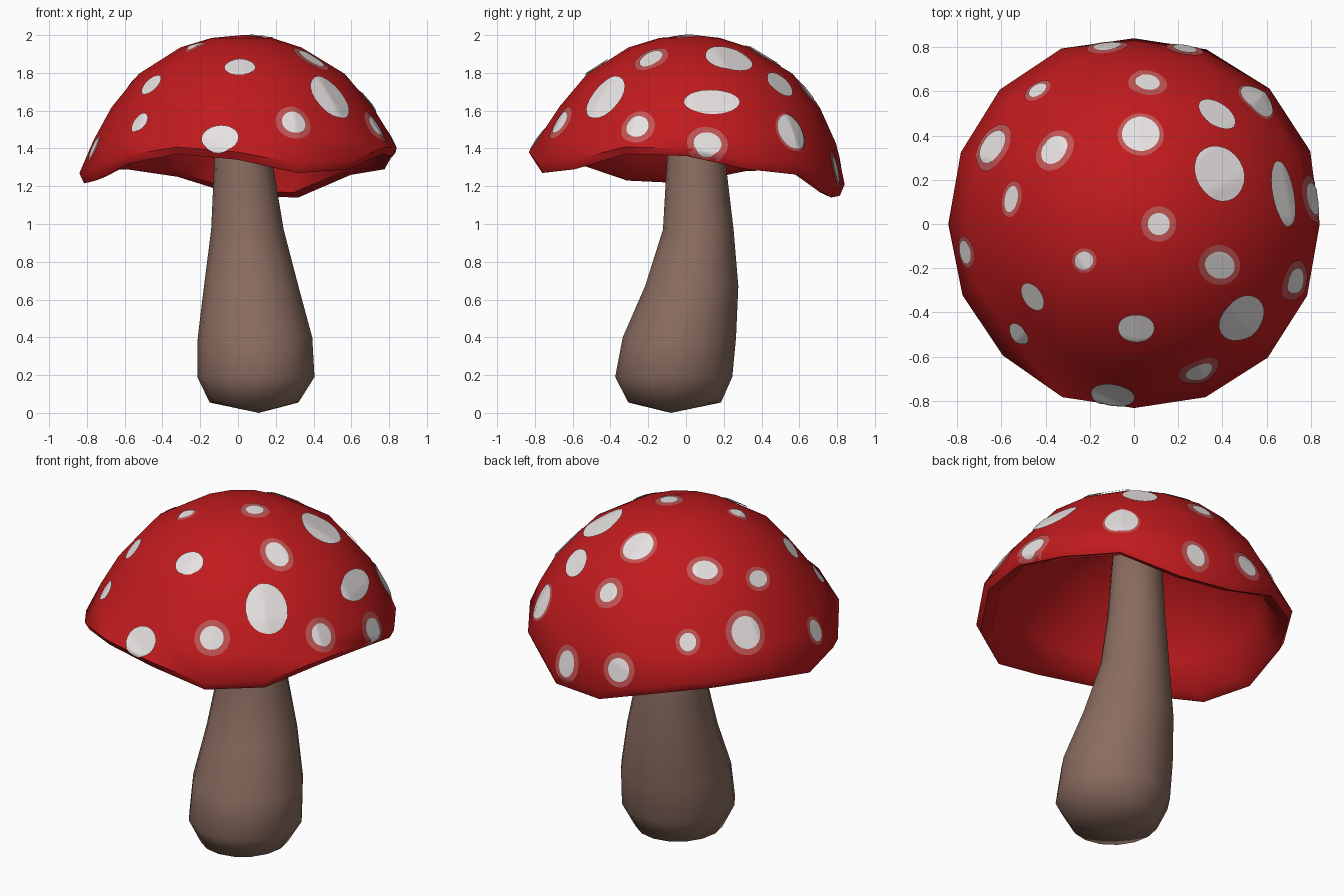
import bpy, bmesh, math
from mathutils import Vector
from mathutils.bvhtree import BVHTree

if "Cube" in bpy.data.objects:
    bpy.data.objects.remove(bpy.data.objects["Cube"])


def material(name, rgb):
    m = bpy.data.materials.new(name)
    m.diffuse_color = (*rgb, 1)
    m.use_nodes = True
    m.node_tree.nodes["Principled BSDF"].inputs["Base Color"].default_value = m.diffuse_color
    return m


RED = material("cap red", (0.53, 0.0105, 0.0125))
WHITE = material("spot white", (0.82, 0.775, 0.775))
PINK = material("spot edge pink", (0.53, 0.09, 0.09))
BROWN = material("stem brown", (0.255, 0.15, 0.115))


def finish(name, bm, mat, angle=60):
    me = bpy.data.meshes.new(name)
    bm.to_mesh(me)
    bm.free()
    me.materials.append(mat)
    ob = bpy.data.objects.new(name, me)
    bpy.context.collection.objects.link(ob)
    bpy.ops.object.select_all(action='DESELECT')
    ob.select_set(True)
    bpy.context.view_layer.objects.active = ob
    bpy.ops.object.shade_smooth_by_angle(angle=math.radians(angle))
    return ob


def loft(bm, start, rings, end):
    """Skin closed rings of points, capped with a pole at each end."""
    n = len(rings[0])
    loops = [[bm.verts.new(p) for p in ring] for ring in rings]
    a, b = bm.verts.new(start), bm.verts.new(end)
    for i in range(n):
        j = (i + 1) % n
        bm.faces.new((a, loops[0][j], loops[0][i]))
        for lo, hi in zip(loops, loops[1:]):
            bm.faces.new((lo[i], lo[j], hi[j], hi[i]))
        bm.faces.new((b, loops[-1][i], loops[-1][j]))
    bmesh.ops.recalc_face_normals(bm, faces=bm.faces)


# Stem: leaning, bulbous loft (z, centre x, centre y, radius x, radius y)
STEM = [(0.055, 0.085, -0.06, 0.235, 0.245), (0.19, 0.095, -0.065, 0.31, 0.31),
        (0.40, 0.09, -0.035, 0.303, 0.30), (0.67, 0.07, 0.03, 0.25, 0.247),
        (0.97, 0.05, 0.065, 0.192, 0.187), (1.30, 0.03, 0.055, 0.157, 0.158),
        (1.75, 0.02, 0.05, 0.13, 0.13)]
bm = bmesh.new()
rings = [[(cx + rx * math.cos(math.tau * i / 16), cy + ry * math.sin(math.tau * i / 16), z)
          for i in range(16)] for z, cx, cy, rx, ry in STEM]
loft(bm, (0.11, -0.08, 0), rings, (0.02, 0.05, 1.85))
finish("stem", bm, BROWN)

# Cap: domed shell; rim height and rim flare are given every 22.5 degrees from +x
RIM = [1.36, 1.29, 1.26, 1.14, 1.15, 1.25, 1.29, 1.28,
       1.215, 1.23, 1.32, 1.37, 1.34, 1.27, 1.29, 1.37]
FLARE = [1.0, 1.03, 1.035, 1.02, 1.0, 1.025, 1.025, 1.01,
         1.0, 1.0, 1.0, 1.01, 0.99, 1.01, 1.02, 1.01]
# Profile rows: radius, base height, share of the rim wave, lean to the back right
PROFILE = [(0.16, 1.985, 0, 0.02), (0.32, 1.935, 0, 0.015), (0.545, 1.795, 0, 0.02),
           (0.69, 1.62, 0.05, 0.02), (0.78, 1.46, 0.3, 0.015), (0.84, 1.318, 0.9, 0),
           (0.815, 1.27, 1, 0), (0.755, 1.29, 0.95, 0), (0.715, 1.45, 0.3, 0.015),
           (0.625, 1.595, 0.05, 0.02), (0.48, 1.74, 0, 0.02), (0.27, 1.87, 0, 0.015)]
bm = bmesh.new()
rings = []
for r, z, wave, lean in PROFILE:
    ring = []
    for i, (rim, flare) in enumerate(zip(RIM, FLARE)):
        a = math.tau * i / 16
        rr = r * (1 + (flare - 1) * max(wave, 0.3))
        ring.append((rr * math.cos(a) + lean, rr * math.sin(a) + lean,
                     z + wave * (rim - 1.27)))
    rings.append(ring)
loft(bm, (0.02, 0.05, 2.0), rings, (0.01, 0.02, 1.92))
bmesh.ops.triangulate(bm, faces=bm.faces)
tree = BVHTree.FromBMesh(bm)
finish("cap", bm, RED)

# Spots: x, y, z, width around the cap, height down the cap, pink edge width
SPOTS = [
    (0.11, 0.0, 1.98, .10, .10, .03), (-.225, -.165, 1.94, .08, .09, .015),
    (-.355, .33, 1.82, .14, .12, .03), (.03, .395, 1.87, .17, .18, .02),
    (.06, .62, 1.68, .11, .11, .033), (-.44, .61, 1.53, .09, .10, .022),
    (-.64, .35, 1.54, .165, .18, .033), (-.54, .11, 1.73, .12, .09, .022),
    (-.78, -.13, 1.41, .11, .12, .02), (-.46, -.33, 1.74, .14, .13, 0),
    (-.525, -.50, 1.54, .11, .12, 0), (.01, -.465, 1.82, .165, .15, 0),
    (-.095, -.77, 1.45, .20, .17, 0), (.285, -.645, 1.52, .13, .13, .033),
    (.48, -.42, 1.66, .23, .28, 0), (.385, -.185, 1.87, .12, .16, .03),
    (.74, -.26, 1.52, .12, .13, .033), (.38, .225, 1.86, .26, .25, 0),
    (.69, .14, 1.66, .30, .16, 0), (.37, .49, 1.73, .19, .16, 0),
    (.55, .55, 1.48, .18, .20, .012), (.82, .115, 1.43, .15, .13, .035),
    (-.12, .80, 1.35, .13, .13, .03), (.23, .79, 1.29, .11, .15, .03)]
CORE = Vector((0, 0, 1.05))


def add_patch(bm, centre, half_w, half_h, lift):
    """Thin oval patch draped over the cap surface."""
    n = (centre - CORE).normalized()
    t = Vector((0, 0, 1)).cross(n).normalized()
    b = n.cross(t)

    def drape(u, v):
        p = centre + t * u + b * v
        hit, normal, _, _ = tree.ray_cast(p + n * 0.25, -n, 0.4)
        if hit is None:
            hit, normal, _, _ = tree.find_nearest(p)
        return bm.verts.new(hit + (n + normal).normalized() * lift)

    sides, steps = 24, 8
    mid = drape(0, 0)
    prev = None
    for k in range(1, steps + 1):
        f = k / steps
        ring = [drape(half_w * f * math.cos(math.tau * i / sides),
                      half_h * f * math.sin(math.tau * i / sides)) for i in range(sides)]
        for i in range(sides):
            j = (i + 1) % sides
            if prev is None:
                bm.faces.new((mid, ring[i], ring[j]))
            else:
                bm.faces.new((prev[i], ring[i], ring[j], prev[j]))
        prev = ring


spots, edges = bmesh.new(), bmesh.new()
for x, y, z, w, h, edge in SPOTS:
    d = (Vector((x, y, z)) - CORE).normalized()
    centre = tree.ray_cast(CORE + d * 2, -d)[0]
    add_patch(spots, centre, w / 2, h / 2, 0.008)
    if edge:
        add_patch(edges, centre, w / 2 + edge, h / 2 + edge, 0.004)
finish("cap_spots", spots, WHITE)
finish("cap_spot_edges", edges, PINK)
